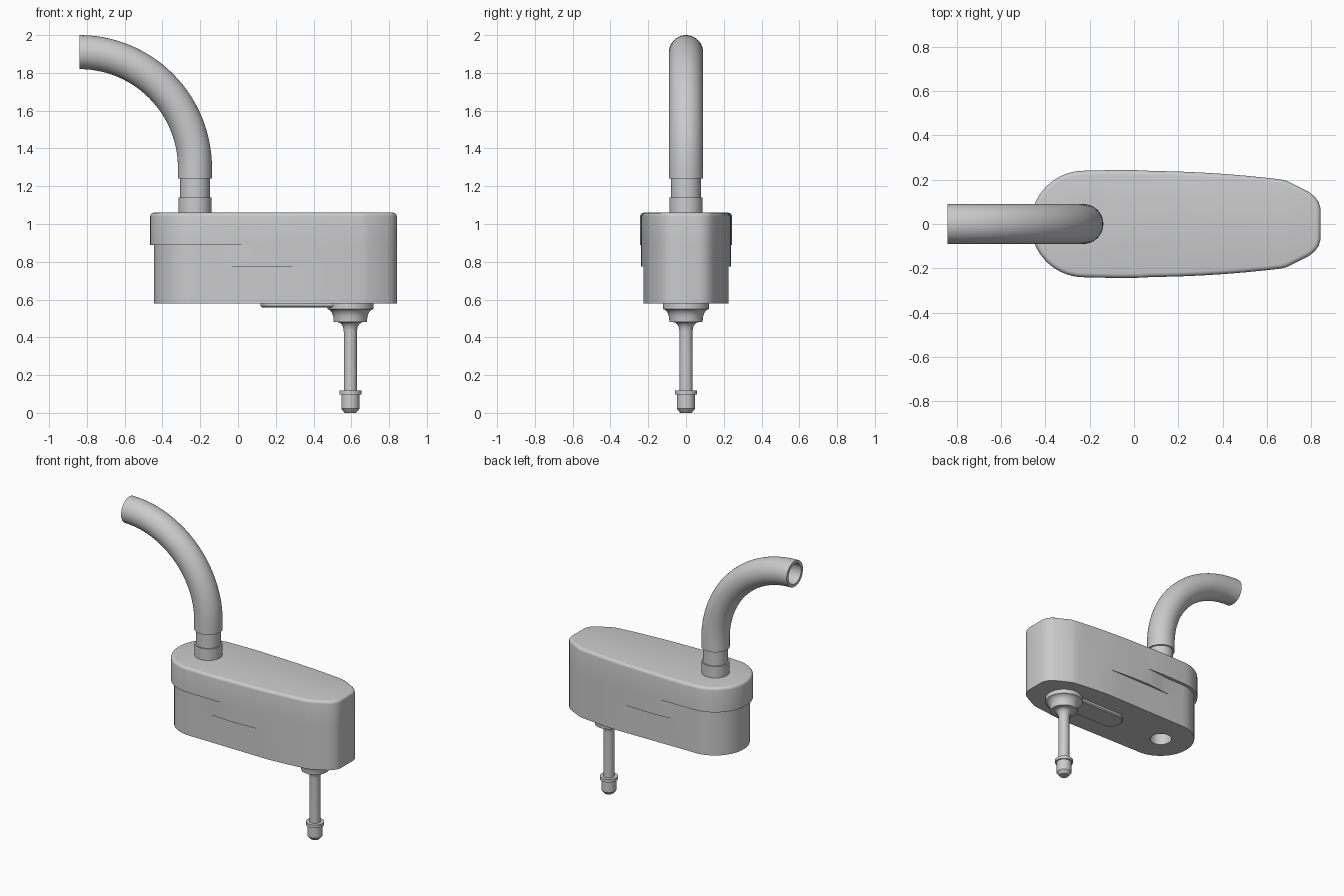
import bpy, bmesh, math
from mathutils import Vector

if "Cube" in bpy.data.objects:
    bpy.data.objects.remove(bpy.data.objects["Cube"])

PIPE_X, POST_X = -0.228, 0.595


def loft(name, rings, caps=True, closed=False):
    """Skin a list of equal-length vertex rings."""
    bm = bmesh.new()
    vr = [[bm.verts.new(p) for p in r] for r in rings]
    n = len(vr[0])
    pairs = list(zip(vr, vr[1:])) + ([(vr[-1], vr[0])] if closed else [])
    for a, b in pairs:
        for i in range(n):
            j = (i + 1) % n
            bm.faces.new((a[i], a[j], b[j], b[i]))
    if caps:
        bm.faces.new(vr[0][::-1])
        bm.faces.new(vr[-1])
    bmesh.ops.remove_doubles(bm, verts=bm.verts, dist=0.0003)
    bmesh.ops.recalc_face_normals(bm, faces=bm.faces)
    me = bpy.data.meshes.new(name)
    bm.to_mesh(me)
    bm.free()
    ob = bpy.data.objects.new(name, me)
    bpy.context.collection.objects.link(ob)
    return ob


def activate(ob):
    bpy.ops.object.select_all(action='DESELECT')
    ob.select_set(True)
    bpy.context.view_layer.objects.active = ob


def smooth(ob):
    activate(ob)
    bpy.ops.object.shade_smooth_by_angle(angle=math.radians(30))


def ring(center, r, tilt=0.0, n=40):
    """Circle around center; tilt leans its axis from +z towards -x."""
    u = Vector((math.cos(tilt), 0, math.sin(tilt)))
    return [Vector(center) + r * (math.cos(t) * u + math.sin(t) * Vector((0, 1, 0)))
            for t in (2 * math.pi * i / n for i in range(n))]


def lathe(name, x, profile):
    return loft(name, [ring((x, 0, z), r) for r, z in profile])


# Body outlines: round rear end, changing side line, shared tapered nose
SIDE_X = [-0.1, -0.03, 0.03, 0.08, 0.16, 0.24, 0.32, 0.4]
NOSE = [(0.5, 0.218), (0.6, 0.208), (0.66, 0.201), (0.69, 0.194), (0.79, 0.143),
        (0.815, 0.123), (0.833, 0.098), (0.841, 0.068)]


def outline(r, side):
    half = [(-0.225 - r * math.cos(t), r * math.sin(t))
            for t in (math.pi / 2 * i / 14 for i in range(15))]
    half += list(zip(SIDE_X, side)) + NOSE
    return half + [(x, -y) for x, y in half[:0:-1]]


def at(pts, z):
    return [Vector((x, y, z)) for x, y in pts]


def inset(pts, d):
    out = []
    for i, (x, y) in enumerate(pts):
        a, b = pts[i - 1], pts[(i + 1) % len(pts)]
        t = Vector((b[0] - a[0], b[1] - a[1])).normalized()
        out.append((x + t.y * d, y - t.x * d))
    return out


bulge = [0.239, 0.2375, 0.235, 0.231, 0.226]
low = outline(0.22, [0.2205 + 0.0055 * (x + 0.1) / 0.5 for x in SIDE_X])
mid = outline(0.22, [0.2205, 0.2295, 0.2355] + bulge)
top = outline(0.24, [0.243, 0.2432, 0.242] + bulge)

rings = [at(low, 0.58), at(low, 0.775), at(mid, 0.775), at(mid, 0.89), at(top, 0.89)]
for i in range(5):
    a = math.pi / 2 * i / 4
    rings.append(at(inset(top, 0.02 * (1 - math.cos(a))), 1.04 + 0.02 * math.sin(a)))
body = loft("body", rings)

# Bore running through the body below the pipe
cutter = lathe("bore_cutter", PIPE_X, [(0.07, 0.5), (0.07, 1.2)])
cutter.hide_render = True
mod = body.modifiers.new("bore", 'BOOLEAN')
mod.operation, mod.solver, mod.object = 'DIFFERENCE', 'EXACT', cutter
activate(body)
bpy.ops.object.modifier_apply(modifier="bore")
bpy.data.objects.remove(cutter)
smooth(body)

# Hollow bent pipe with stepped neck
R, Z0 = 0.612, 1.298
arc = [((PIPE_X - R + R * math.cos(a), 0, Z0 + R * math.sin(a)), a)
       for a in (math.pi / 2 * i / 28 for i in range(29))]
pipe = [ring((PIPE_X, 0, z), r) for r, z in
        [(0.0875, 1.055), (0.0875, 1.14), (0.079, 1.14), (0.079, 1.24), (0.09, 1.24)]]
pipe += [ring(c, 0.09, a) for c, a in arc]
pipe += [ring(c, 0.07, a) for c, a in reversed(arc)]
pipe.append(ring((PIPE_X, 0, 1.055), 0.07))
smooth(loft("bent_pipe", pipe, caps=False, closed=True))

# Turned post with flange, fillet, collar and chamfered tip
post = [(0.122, 0.585), (0.122, 0.55), (0.112, 0.546), (0.103, 0.538), (0.095, 0.525),
        (0.09, 0.508), (0.088, 0.482), (0.066, 0.48)]
post += [(0.066 - 0.031 * math.sin(a), 0.43 + 0.05 * math.cos(a))
         for a in (math.pi / 2 * i / 6 for i in range(1, 7))]
post += [(0.035, 0.118), (0.058, 0.118), (0.058, 0.097), (0.048, 0.097),
         (0.048, 0.022), (0.034, 0.004), (0.03, 0.0)]
smooth(lathe("post", POST_X, post))


# Raised rounded strip under the body
def stadium(r, z):
    ends = [(0.2, math.pi / 2), (POST_X, -math.pi / 2)]
    return [Vector((cx + r * math.cos(s + math.pi * i / 16), r * math.sin(s + math.pi * i / 16), z))
            for cx, s in ends for i in range(17)]


smooth(loft("underside_strip", [stadium(0.08, 0.585), stadium(0.08, 0.565), stadium(0.073, 0.558)]))
